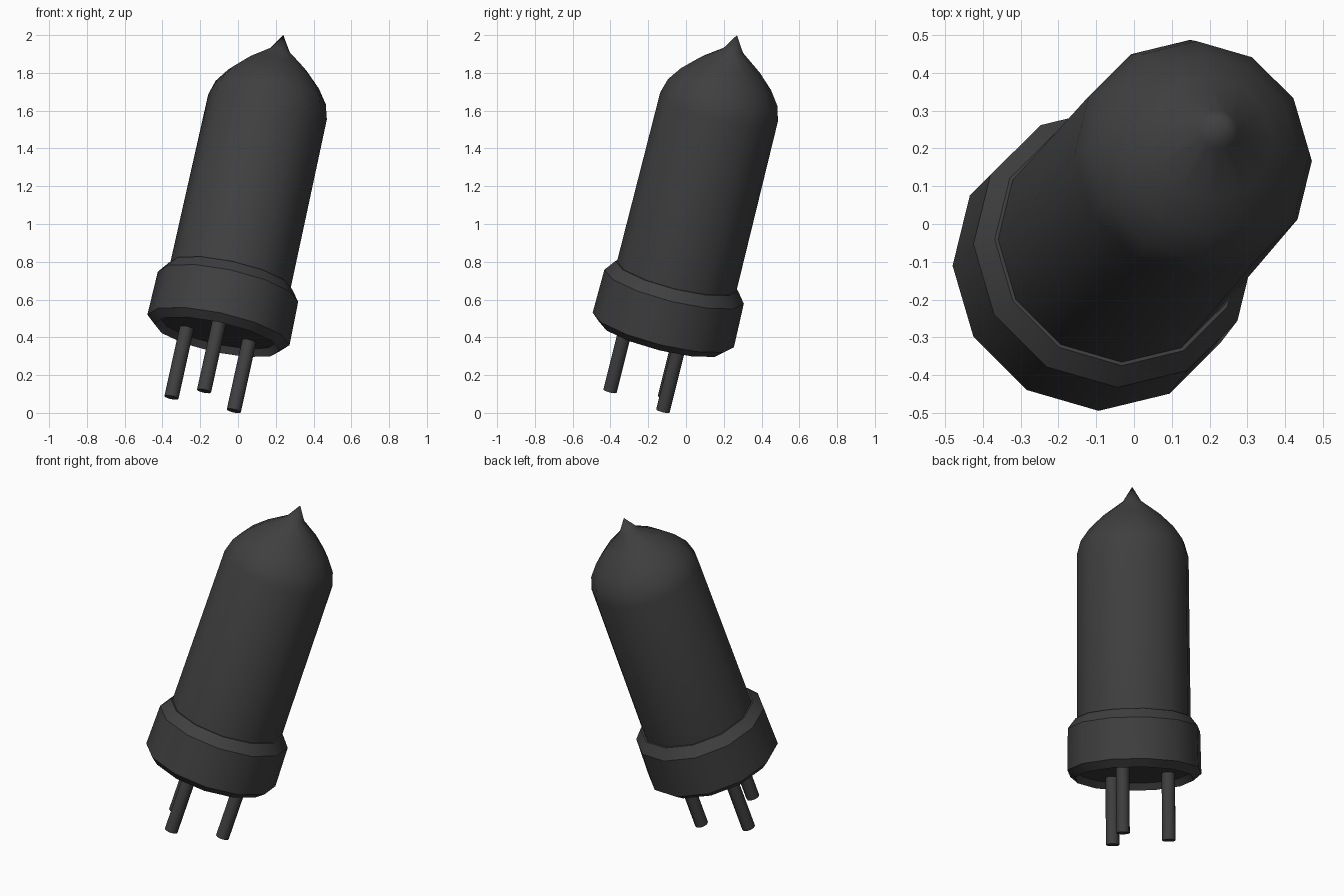
import bpy, bmesh
from math import cos, sin, radians, pi
from mathutils import Vector, Matrix

cube = bpy.data.objects.get("Cube")
if cube:
    bpy.data.objects.remove(cube, do_unlink=True)

# Single dark finish
mat = bpy.data.materials.new("dark_grey")
mat.use_nodes = True
COLOUR = (0.05, 0.05, 0.05, 1)
mat.diffuse_color = COLOUR
bsdf = mat.node_tree.nodes["Principled BSDF"]
bsdf.inputs["Base Color"].default_value = COLOUR
bsdf.inputs["Roughness"].default_value = 0.6

# The whole tube leans along one axis; local z = 0 is the tip
TIP = Vector((0.24, 0.27, 2.0))
AXIS = Vector((0.22, 0.25, 1.0))
LEAN = Matrix.Translation(TIP) @ Vector((0, 0, 1)).rotation_difference(AXIS).to_matrix().to_4x4()


def lathe(name, profile, sides, centre=(0, 0), smooth=35):
    """Revolve (radius, depth below tip) points; radius 0 makes a pole."""
    bm = bmesh.new()
    rings = []
    for r, depth in profile:
        count = sides if r > 0 else 1
        rings.append([bm.verts.new((centre[0] + r * cos(2 * pi * i / sides),
                                    centre[1] + r * sin(2 * pi * i / sides), -depth))
                      for i in range(count)])
    for a, b in zip(rings, rings[1:]):
        for i in range(sides):
            j = (i + 1) % sides
            quad = [a[i % len(a)], b[i % len(b)], b[j % len(b)], a[j % len(a)]]
            bm.faces.new(list(dict.fromkeys(quad)))
    bmesh.ops.recalc_face_normals(bm, faces=bm.faces)
    mesh = bpy.data.meshes.new(name)
    bm.to_mesh(mesh)
    bm.free()
    mesh.materials.append(mat)
    obj = bpy.data.objects.new(name, mesh)
    obj.matrix_world = LEAN
    bpy.context.collection.objects.link(obj)
    bpy.ops.object.select_all(action="DESELECT")
    obj.select_set(True)
    bpy.context.view_layer.objects.active = obj
    bpy.ops.object.shade_smooth_by_angle(angle=radians(smooth))
    return obj


# Bulb with a drawn-out tip
lathe("bulb", [(0, 0), (0.053, 0.085), (0.165, 0.168), (0.245, 0.245),
               (0.298, 0.32), (0.321, 0.4), (0.326, 1.38), (0, 1.38)], 12)

# Base collar with chamfered top, bevelled lip and recessed underside
lathe("base_collar", [(0, 1.345), (0.335, 1.345), (0.38, 1.404), (0.385, 1.645),
                      (0.34, 1.685), (0.315, 1.647), (0, 1.647)], 12)

# Three contact pins
for k in range(3):
    a = radians(30 + 120 * k)
    lathe(f"pin_{k + 1}", [(0, 1.62), (0.038, 1.62), (0.038, 2.035), (0, 2.035)],
          10, (0.195 * cos(a), 0.195 * sin(a)), 40)
